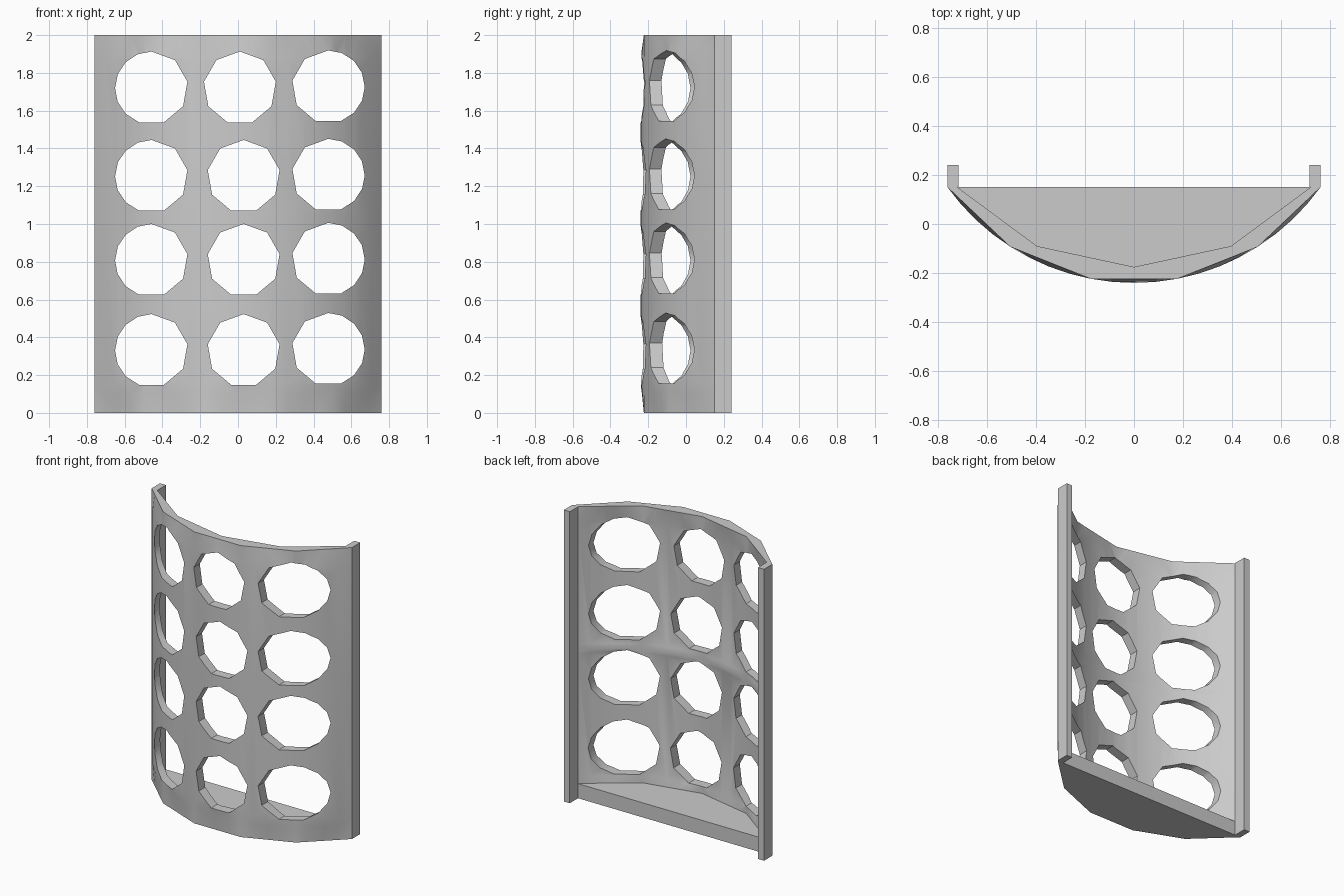
import bpy, bmesh
from math import sin, cos, asin, radians

cube = bpy.data.objects.get("Cube")
if cube:
    bpy.data.objects.remove(cube, do_unlink=True)

grey = bpy.data.materials.new("plain_grey")
grey.use_nodes = True
grey.diffuse_color = (0.6, 0.6, 0.6, 1)
grey.node_tree.nodes["Principled BSDF"].inputs["Base Color"].default_value = (0.6, 0.6, 0.6, 1)

BACK = 0.15      # y where the curved wall ends
STEPS = 20


def make_object(name, bm):
    bmesh.ops.recalc_face_normals(bm, faces=bm.faces)
    mesh = bpy.data.meshes.new(name)
    bm.to_mesh(mesh)
    bm.free()
    mesh.materials.append(grey)
    obj = bpy.data.objects.new(name, mesh)
    bpy.context.collection.objects.link(obj)
    return obj


def prism(bm, points, axis, a, b):
    """Extrude a closed 2D outline along y or z."""
    place = (lambda p, t: (p[0], t, p[1])) if axis == "y" else (lambda p, t: (p[0], p[1], t))
    low, high = [[bm.verts.new(place(p, t)) for p in points] for t in (a, b)]
    bm.faces.new(low)
    bm.faces.new(high)
    for i in range(len(points)):
        j = (i + 1) % len(points)
        bm.faces.new((low[i], low[j], high[j], high[i]))


def arc(half, sagitta, steps):
    """Shallow arc bulging to the front between x = -half and x = half."""
    r = (half ** 2 + sagitta ** 2) / (2 * sagitta)
    span = asin(half / r)
    angles = [span * (2 * i / steps - 1) for i in range(steps + 1)]
    return [(r * sin(t), BACK - sagitta + r * (1 - cos(t))) for t in angles]


def blended(half, sagitta, segments, flat):
    """Arc mixed with its coarse chord outline; flat = 1 gives the chords."""
    fine, coarse = arc(half, sagitta, STEPS), arc(half, sagitta, segments)
    per = STEPS // segments
    result = []
    for i, p in enumerate(fine):
        k = min(i // per, segments - 1)
        f = i / per - k
        chord = [a + (b - a) * f for a, b in zip(coarse[k], coarse[k + 1])]
        result.append([a + (b - a) * flat for a, b in zip(p, chord)])
    return result


# Curved wall: faceted at both ends, round between, faint seam inside halfway
bm = bmesh.new()
rings = []
for z, outer_flat, inner_flat in ((0, 1, 1), (0.1, 0.4, 1), (0.15, 0, 0.3), (0.99, 0, 0),
                                  (1.02, 0, 0.5), (1.05, 0, 0), (1.88, 0, 0), (2, 1, 1)):
    loop = blended(0.76, 0.39, 5, outer_flat) + blended(0.72, 0.325, 4, inner_flat)[::-1]
    rings.append([bm.verts.new((x, y, z)) for x, y in loop])
for low, high in zip(rings, rings[1:]):
    for i in range(len(low)):
        j = (i + 1) % len(low)
        bm.faces.new((low[i], low[j], high[j], high[i]))
for ring in (rings[0], rings[-1]):
    for i in range(STEPS):
        bm.faces.new((ring[i], ring[i + 1], ring[-2 - i], ring[-1 - i]))
bmesh.ops.triangulate(bm, faces=bm.faces)
wall = make_object("curved_wall", bm)


# Holes: nine-sided, with a rounder outer half on the side columns
def hole(x, z, side):
    angles = []
    for i in range(9):
        a = 40 * i
        if not side or sin(radians(a)) * side <= 0.01:
            angles.append(a)
    if side:
        angles += [(side * a) % 360 for a in (22, 45, 67, 90, 112, 135, 160)]
    return [(x + 0.193 * sin(radians(a)), z + 0.193 * cos(radians(a))) for a in sorted(angles)]


bm = bmesh.new()
for row, z in enumerate((0.33, 0.807, 1.252, 1.72)):
    prism(bm, hole(-0.458, z, -1), "y", -0.5, 0.5)
    prism(bm, hole(0.01 if row == 3 else 0.03, z, 0), "y", -0.5, 0.5)
    prism(bm, hole(0.478, z + 0.006, 1), "y", -0.5, 0.5)
cutter = make_object("hole_cutter", bm)
cutter.hide_render = True
cutter.hide_viewport = False

cut = wall.modifiers.new("holes", "BOOLEAN")
cut.operation = "DIFFERENCE"
cut.solver = "EXACT"
cut.object = cutter
bpy.ops.object.select_all(action="DESELECT")
bpy.context.view_layer.objects.active = wall
wall.select_set(True)
bpy.ops.object.modifier_apply(modifier=cut.name)
bpy.data.objects.remove(cutter, do_unlink=True)
bpy.ops.object.shade_smooth_by_angle(angle=radians(30))

# Floor inside the wall
bm = bmesh.new()
prism(bm, arc(0.72, 0.325, 4), "z", 0, 0.1)
make_object("floor", bm)

# Upright flanges along both back edges
for name, s in (("left_flange", 1), ("right_flange", -1)):
    bm = bmesh.new()
    prism(bm, [(s * 0.715, BACK), (s * 0.76, BACK), (s * 0.76, 0.24), (s * 0.715, 0.24)], "z", 0, 2)
    make_object(name, bm)
